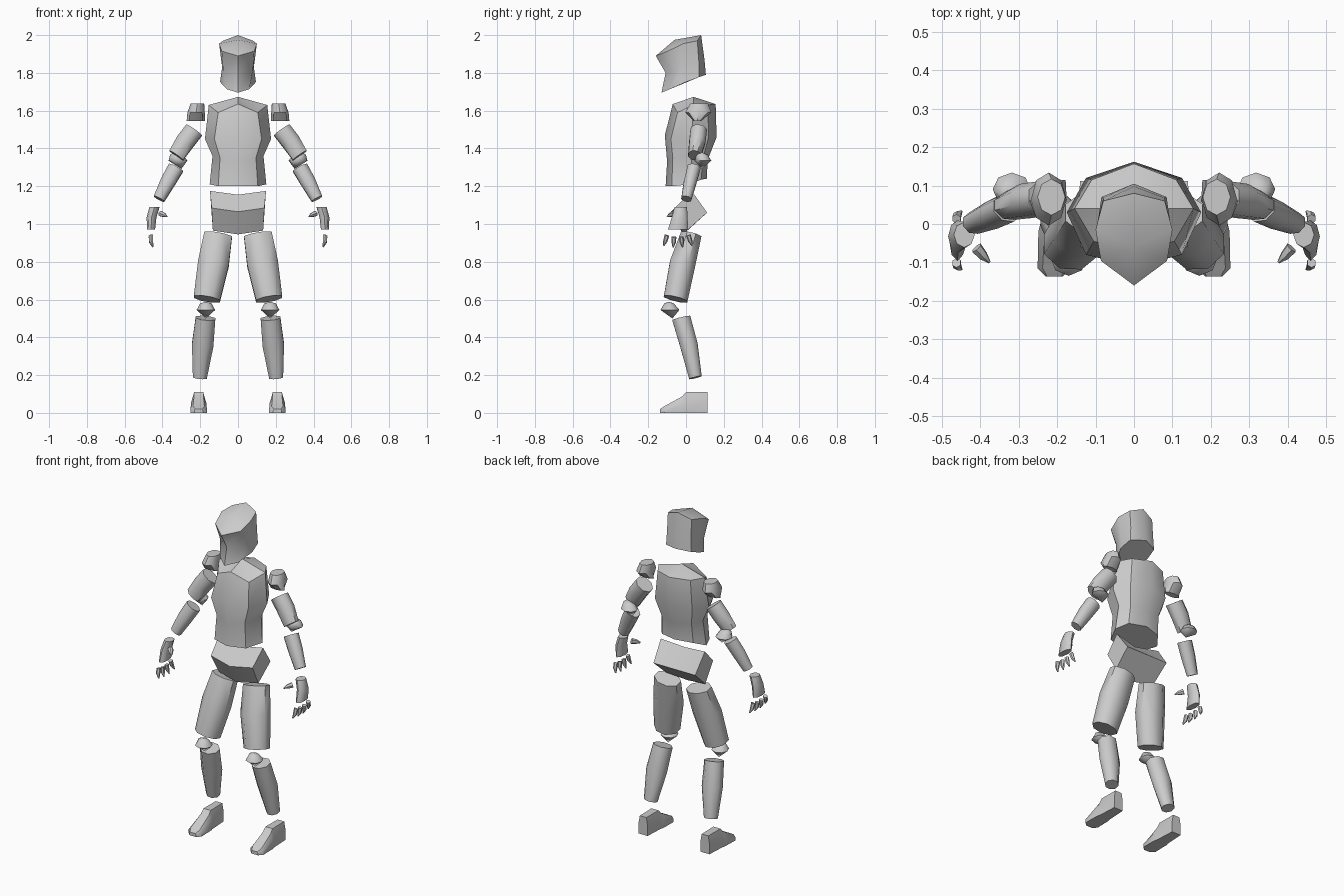
import bpy, bmesh, math
from mathutils import Vector

if "Cube" in bpy.data.objects:
    bpy.data.objects.remove(bpy.data.objects["Cube"])

grey = bpy.data.materials.new("plain grey")
grey.diffuse_color = (0.6, 0.6, 0.6, 1)
grey.use_nodes = True
grey.node_tree.nodes["Principled BSDF"].inputs["Base Color"].default_value = grey.diffuse_color


def loft(name, rings, caps=(None, None), smooth=50):
    """Skin a list of equal-length rings; a cap is a centre point or None for flat."""
    bm = bmesh.new()
    rows = [[bm.verts.new(p) for p in r] for r in rings]
    n = len(rows[0])
    for a, b in zip(rows, rows[1:]):
        for i in range(n):
            bm.faces.new((a[i], a[(i + 1) % n], b[(i + 1) % n], b[i]))
    for row, tip in ((rows[0], caps[0]), (rows[-1], caps[1])):
        if tip is None:
            bm.faces.new(row)
        else:
            c = bm.verts.new(tip)
            for i in range(n):
                bm.faces.new((row[i], row[(i + 1) % n], c))
    bmesh.ops.recalc_face_normals(bm, faces=bm.faces)
    me = bpy.data.meshes.new(name)
    bm.to_mesh(me)
    bm.free()
    me.materials.append(grey)
    ob = bpy.data.objects.new(name, me)
    bpy.context.collection.objects.link(ob)
    bpy.ops.object.select_all(action='DESELECT')
    bpy.context.view_layer.objects.active = ob
    ob.select_set(True)
    bpy.ops.object.shade_smooth_by_angle(angle=math.radians(smooth))


def sym(half):
    """Close a half ring: first and last points lie on x = 0."""
    return half + [(-x, y, z) for x, y, z in half[-2:0:-1]]


def pair(name, rings, caps=(None, None), smooth=50):
    for side, s in (("left", 1), ("right", -1)):
        flip = lambda p: None if p is None else (p[0] * s, p[1], p[2])
        loft(f"{side}_{name}", [[flip(p) for p in r] for r in rings],
             [flip(c) for c in caps], smooth)


def tube(stations, n=8):
    """Rings square to the path; each station is (centre, x radius, y radius)."""
    axis = (Vector(stations[-1][0]) - Vector(stations[0][0])).normalized()
    u = Vector((1, 0, 0))
    u = (u - axis * u.dot(axis)).normalized()
    v = axis.cross(u)
    k = 1 / math.cos(math.pi / n)
    return [[Vector(c) + k * (u * rx * math.cos(t) + v * ry * math.sin(t))
             for t in [(i + .5) * 2 * math.pi / n for i in range(n)]]
            for c, rx, ry in stations]


def flat_rings(stations, n=8):
    """Level rings: (x, y, z, x radius, y radius)."""
    return [[(x + rx * math.cos(i * 2 * math.pi / n), y + ry * math.sin(i * 2 * math.pi / n), z)
             for i in range(n)] for x, y, z, rx, ry in stations]


# Head
loft("head", [
    sym([(0, -.13, 1.695), (.06, -.085, 1.714), (.095, .0, 1.752), (.085, .07, 1.778), (0, .105, 1.79)]),
    sym([(0, -.108, 1.80), (.078, -.06, 1.81), (.084, -.01, 1.83), (.08, .068, 1.86), (0, .098, 1.87)]),
    sym([(0, -.16, 1.89), (.086, -.096, 1.915), (.10, -.015, 1.955), (.08, .06, 1.97), (0, .08, 2.0)]),
], (None, (0, -.06, 1.975)))

# Torso
loft("torso", [
    sym([(0, -.108, 1.20), (.105, -.075, 1.20), (.15, .02, 1.21), (.105, .08, 1.235), (0, .11, 1.24)]),
    sym([(0, -.10, 1.33), (.095, -.07, 1.35), (.135, .03, 1.36), (.10, .09, 1.35), (0, .115, 1.34)]),
    sym([(0, -.112, 1.47), (.125, -.08, 1.45), (.175, .03, 1.45), (.125, .12, 1.46), (0, .162, 1.46)]),
    sym([(0, -.07, 1.635), (.105, -.045, 1.59), (.155, .04, 1.63), (.11, .115, 1.63), (0, .157, 1.635)]),
], (None, (0, .04, 1.673)), 40)

# Pelvis: a tilted block that bulges forward in the middle
rhomb = [(.03, 1.175, .148), (.112, 1.06, .14), (.005, .965, .133), (-.06, 1.085, .14)]
loft("pelvis", [
    [(-w, y, z) for y, z, w in rhomb],
    [(0, y - .02, z - .02) if y < .1 else (0, y, z) for y, z, w in rhomb],
    [(w, y, z) for y, z, w in rhomb],
], smooth=30)

# Legs
pair("thigh", tube([((.165, -.055, .603), .07, .064), ((.13, -.018, .79), .082, .068),
                    ((.105, .027, .943), .074, .055)]))
pair("knee", flat_rings([(.17, -.09, .58, .03, .025), (.17, -.085, .545, .049, .05)]),
     ((.17, -.09, .588), (.17, -.072, .50)), 60)
pair("shin", tube([((.202, .05, .187), .037, .034), ((.187, .015, .36), .057, .047),
                   ((.172, -.025, .502), .052, .049)]))


# Feet: sections from heel to toe
def foot_section(y, z, base, top):
    c, m = .208, z * .6
    return [(c - base, y, 0), (c - base, y, m), (c - top, y, z),
            (c + top, y, z), (c + base, y, m), (c + base, y, 0)]


pair("foot", [foot_section(.115, .11, .03, .022), foot_section(.0, .11, .036, .024),
              foot_section(-.02, .087, .041, .025), foot_section(-.115, .035, .043, .03),
              foot_section(-.137, .02, .022, .018)], smooth=35)

# Arms
pair("shoulder", flat_rings([(.215, .07, 1.637, .036, .047), (.222, .065, 1.59, .046, .069),
                             (.223, .06, 1.545, .049, .02)]), smooth=45)
pair("upper_arm", tube([((.327, .045, 1.363), .044, .033), ((.28, .06, 1.435), .05, .043),
                        ((.232, .067, 1.497), .05, .043)]))
pair("elbow", flat_rings([(.325, .085, 1.367, .034, .03), (.318, .09, 1.335, .05, .044)]),
     ((.335, .075, 1.383), (.30, .085, 1.292)), 60)
pair("forearm", tube([((.418, .002, 1.133), .031, .027), ((.37, .023, 1.225), .04, .034),
                      ((.328, .042, 1.298), .042, .035)]))

# Hands
pair("hand", flat_rings([(.442, -.028, 1.09, .027, .033), (.458, -.033, 1.035, .026, .042),
                         (.46, -.043, .97, .021, .053)]), smooth=60)
pair("thumb", tube([((.41, -.062, 1.055), .014, .014), ((.392, -.083, 1.048), .011, .011),
                    ((.376, -.10, 1.04), .003, .003)], 6))
for i, name in enumerate(["index_finger", "middle_finger", "ring_finger", "little_finger"]):
    y = -.101 + .038 * i
    lean = (i - 1.4) * .012
    drop = .008 if i in (1, 2) else 0
    pair(name, tube([((.462, y, .94 - drop), .011, .011), ((.46, y + lean * .5, .91 - drop), .01, .01),
                     ((.45, y + lean, .885 - drop), .003, .003)], 6))
